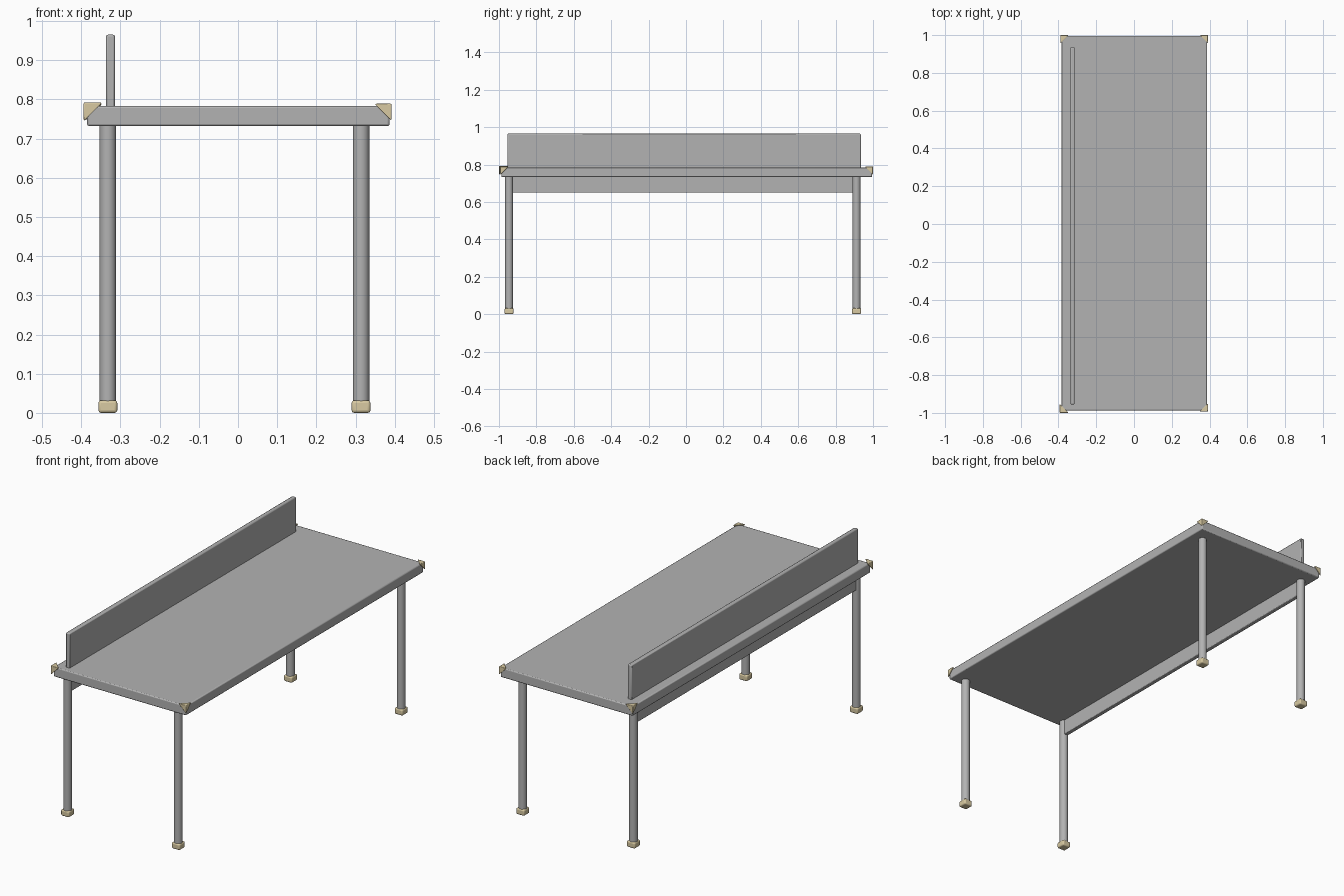
import bpy
import bmesh
from mathutils import Vector

if "Cube" in bpy.data.objects:
    bpy.data.objects.remove(bpy.data.objects["Cube"], do_unlink=True)


def material(name, rgb):
    mat = bpy.data.materials.new(name)
    mat.use_nodes = True
    mat.diffuse_color = (*rgb, 1)
    mat.node_tree.nodes["Principled BSDF"].inputs["Base Color"].default_value = (*rgb, 1)
    return mat


GREY = material("grey metal", (0.45, 0.45, 0.45))
TAN = material("tan plastic", (0.69, 0.59, 0.36))


def finish(name, bm, mat, bevel=0.0, segments=2):
    """Turn a bmesh into a softly bevelled object."""
    bmesh.ops.recalc_face_normals(bm, faces=bm.faces)
    mesh = bpy.data.meshes.new(name)
    bm.to_mesh(mesh)
    bm.free()
    mesh.materials.append(mat)
    obj = bpy.data.objects.new(name, mesh)
    bpy.context.collection.objects.link(obj)
    if bevel:
        mod = obj.modifiers.new("soft edges", "BEVEL")
        mod.width, mod.segments = bevel, segments
    bpy.ops.object.select_all(action="DESELECT")
    obj.select_set(True)
    bpy.context.view_layer.objects.active = obj
    bpy.ops.object.shade_smooth_by_angle()
    return obj


def box(name, low, high, mat, bevel, segments=2):
    low, high = Vector(low), Vector(high)
    bm = bmesh.new()
    bmesh.ops.create_cube(bm, size=1)
    bmesh.ops.scale(bm, vec=high - low, verts=bm.verts)
    bmesh.ops.translate(bm, vec=(low + high) / 2, verts=bm.verts)
    return finish(name, bm, mat, bevel, segments)


def leg(name, x, y):
    bm = bmesh.new()
    bmesh.ops.create_cone(bm, cap_ends=True, segments=24, radius1=0.021,
                          radius2=0.021, depth=0.72)
    bmesh.ops.translate(bm, vec=(x, y, 0.38), verts=bm.verts)
    return finish(name, bm, GREY)


def corner_cap(name, corner, sx, sy, size=0.046):
    """Three-sided guard whose arms run inward and down from the corner."""
    corner = Vector(corner)
    bm = bmesh.new()
    tip = bm.verts.new(corner)
    arms = [bm.verts.new(corner + Vector(d) * size)
            for d in ((-sx, 0, 0), (0, -sy, 0), (0, 0, -1))]
    bm.faces.new(arms)
    for i in range(3):
        bm.faces.new((tip, arms[i], arms[i - 2]))
    return finish(name, bm, TAN, 0.003)


# Table top, divider and apron
box("table_top", (-0.385, -0.987, 0.732), (0.387, 0.995, 0.783), GREY, 0.005)
box("divider_panel", (-0.337, -0.955, 0.775), (-0.314, 0.935, 0.965), GREY, 0.005)
box("side_apron", (-0.343, -0.945, 0.65), (-0.321, 0.905, 0.74), GREY, 0.003)

# Legs and feet
for end, y in (("front", -0.946), ("back", 0.912)):
    for side, x in (("right", -0.332), ("left", 0.314)):
        leg(f"{end}_{side}_leg", x, y)
        box(f"{end}_{side}_foot", (x - 0.024, y - 0.024, 0),
            (x + 0.024, y + 0.024, 0.032), TAN, 0.007, 3)

# Corner guards; the front right one sits slightly proud
corner_cap("front_left_guard", (0.392, -0.993, 0.789), 1, -1)
corner_cap("back_left_guard", (0.392, 1.0, 0.789), 1, 1)
corner_cap("back_right_guard", (-0.39, 1.0, 0.789), -1, 1)
corner_cap("front_right_guard", (-0.394, -1.0, 0.792), -1, -1, 0.05)
